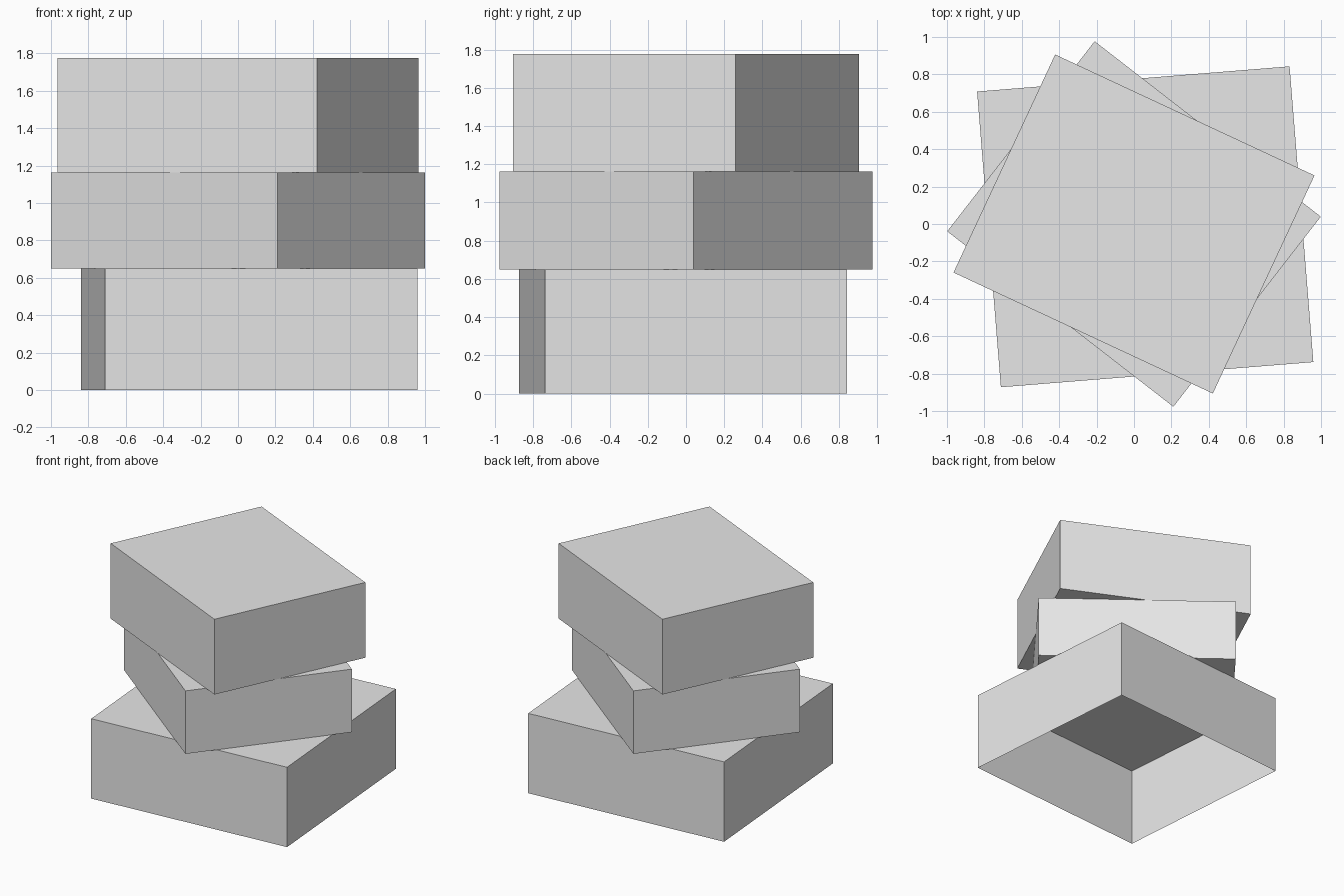
import bpy
import bmesh
from math import radians
from mathutils import Matrix

cube = bpy.data.objects.get("Cube")
if cube:
    bpy.data.objects.remove(cube, do_unlink=True)

# One plain grey for the whole stack
grey = bpy.data.materials.new("light_grey")
grey.use_nodes = True
grey.diffuse_color = (0.8, 0.8, 0.8, 1)
grey.node_tree.nodes["Principled BSDF"].inputs["Base Color"].default_value = (0.8, 0.8, 0.8, 1)


def add_block(name, size, bottom, top, turn, centre=(0, 0), open_below=False):
    """Box from bottom to top height, turned about z, optionally without a floor."""
    bm = bmesh.new()
    bmesh.ops.create_cube(bm, size=1)
    if open_below:
        floor = [f for f in bm.faces if f.normal.z < -0.9]
        bmesh.ops.delete(bm, geom=floor, context="FACES_ONLY")
    bm.transform(Matrix.Diagonal((*size, top - bottom, 1)))
    mesh = bpy.data.meshes.new(name)
    bm.to_mesh(mesh)
    bm.free()
    mesh.materials.append(grey)
    block = bpy.data.objects.new(name, mesh)
    block.location = (*centre, (bottom + top) / 2)
    block.rotation_euler.z = radians(turn)
    bpy.context.scene.collection.objects.link(block)


# Wide hollow base, then two equal closed blocks twisted on top
add_block("base_block", (1.676, 1.586), 0, 0.65, 4.6, (0.06, -0.015), open_below=True)
add_block("middle_block", (1.53, 1.286), 0.65, 1.163, -37.8)
add_block("top_block", (1.53, 1.286), 1.163, 1.776, -25)
